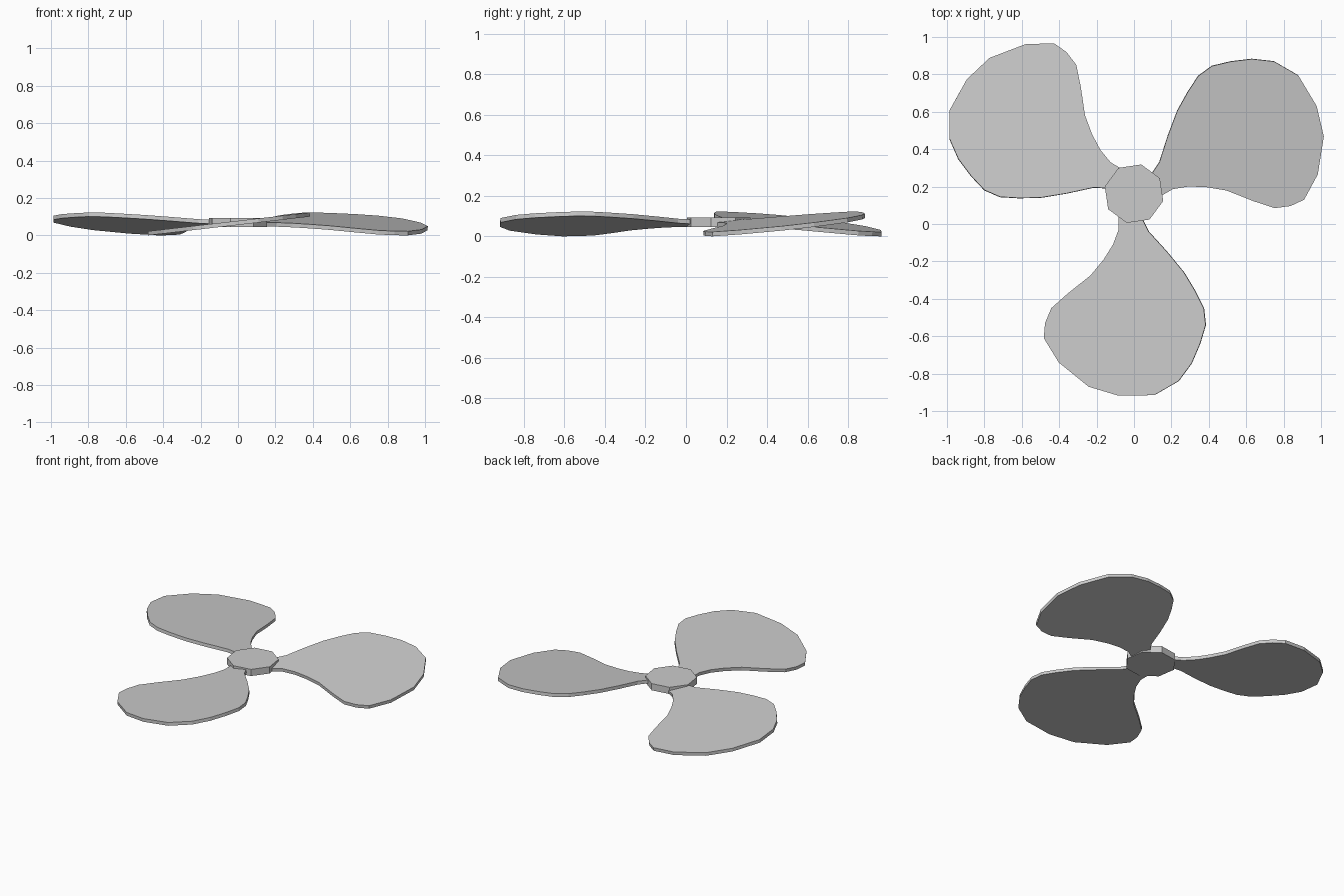
import bpy, bmesh, math
from mathutils import Matrix, Vector

cube = bpy.data.objects.get("Cube")
if cube:
    bpy.data.objects.remove(cube, do_unlink=True)

CENTRE = Vector((0, 0.162, 0))
PITCH = 0.116        # rise of a blade per unit across its width
THICK = 0.022
BLADES = 3

grey = bpy.data.materials.new("light grey")
grey.use_nodes = True
colour = (0.6, 0.6, 0.6, 1)
grey.diffuse_color = colour
grey.node_tree.nodes["Principled BSDF"].inputs["Base Color"].default_value = colour


def add_prism(name, outline, offset):
    """Fill an outline and extrude it by the offset into a solid plate."""
    bm = bmesh.new()
    face = bm.faces.new([bm.verts.new(p) for p in outline])
    ext = bmesh.ops.extrude_face_region(bm, geom=[face], use_keep_orig=True)
    top = [g for g in ext["geom"] if isinstance(g, bmesh.types.BMVert)]
    bmesh.ops.translate(bm, verts=top, vec=offset)
    bmesh.ops.recalc_face_normals(bm, faces=bm.faces)
    mesh = bpy.data.meshes.new(name)
    bm.to_mesh(mesh)
    bm.free()
    mesh.materials.append(grey)
    obj = bpy.data.objects.new(name, mesh)
    bpy.context.collection.objects.link(obj)
    return obj


# Hub: short octagonal prism
hub = [CENTRE + Vector((0.161 * math.cos(a), 0.161 * math.sin(a), 0.046))
       for a in (math.radians(31 + 45 * i) for i in range(8))]
add_prism("hub", hub, Vector((0, 0, 0.046)))

# Blade outline: leading edge, round tip, trailing edge
blade_profile = [
    (0.04, 0.06), (0.05, 0.02), (0.08, -0.04), (0.18, -0.15), (0.27, -0.26),
    (0.33, -0.36), (0.375, -0.45), (0.385, -0.54), (0.355, -0.64),
    (0.31, -0.745), (0.24, -0.84), (0.11, -0.915), (-0.08, -0.918),
    (-0.24, -0.87), (-0.4, -0.74), (-0.48, -0.61), (-0.473, -0.53),
    (-0.44, -0.45), (-0.35, -0.37), (-0.23, -0.275), (-0.16, -0.19),
    (-0.11, -0.11), (-0.08, -0.03), (-0.08, 0.06)]
normal = Vector((-PITCH, 0, 1)).normalized()

# Three pitched blades around the hub
for i in range(BLADES):
    spin = Matrix.Rotation(math.tau * i / BLADES, 3, 'Z')
    outline = [CENTRE + spin @ (Vector((x, y, 0.056 + PITCH * x)) - CENTRE)
               for x, y in blade_profile]
    add_prism(f"blade_{i + 1}", outline, spin @ (normal * THICK))
